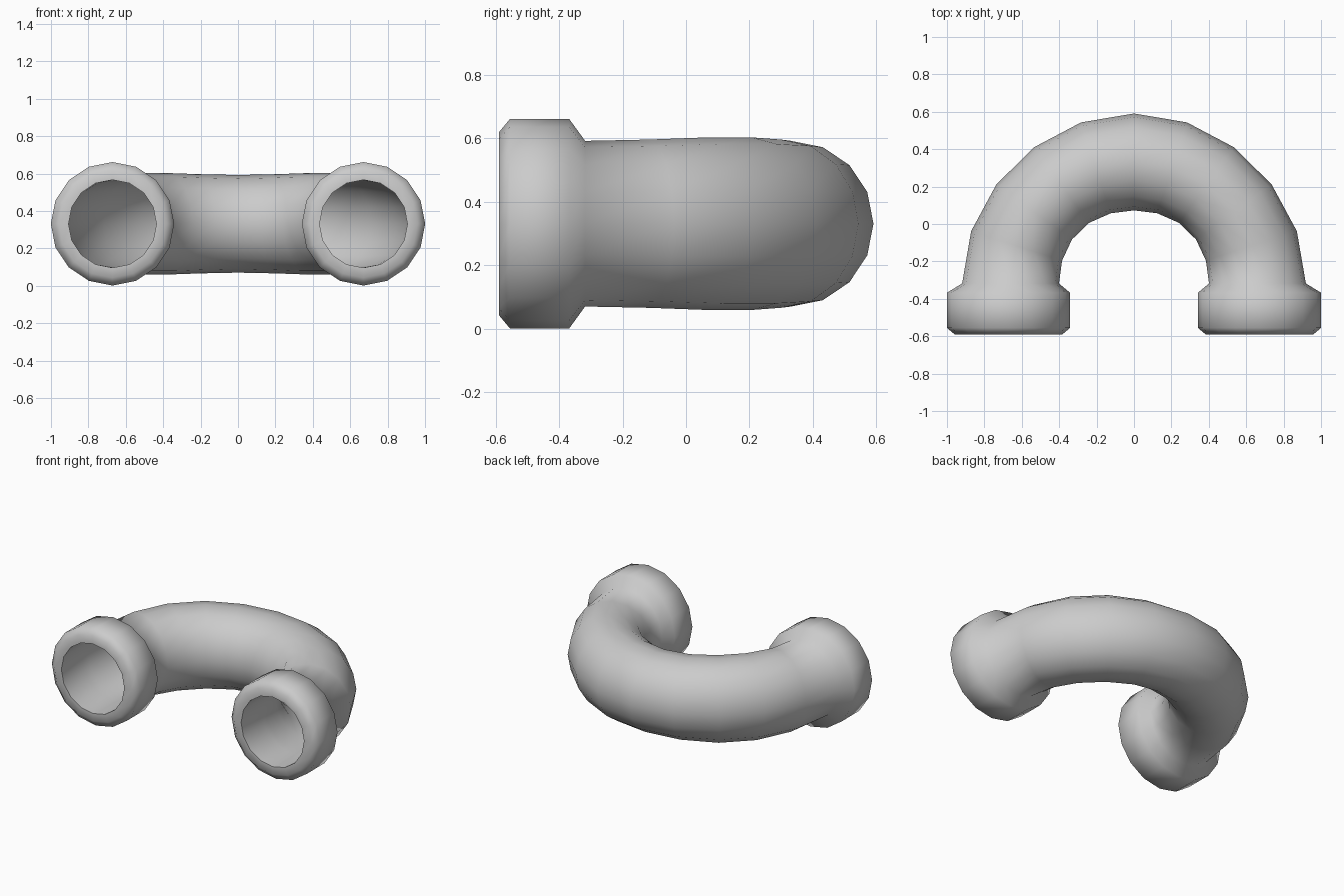
import bpy, bmesh
from math import sin, cos, pi

if "Cube" in bpy.data.objects:
    bpy.data.objects.remove(bpy.data.objects["Cube"])

SIDES = 16      # sides around the pipe
STEPS = 10      # segments along the half-circle bend
CZ = 0.331      # height of the pipe axis


def collar(side, profile):
    """Straight rings around a socket: (x, y, heading, half width, half height)."""
    a = 0 if side > 0 else pi
    return [(side * 0.671, y, a, r, r) for y, r in profile]


def bend(wall):
    """Rings along the U, slightly flattened between the ends and the apex."""
    rings = []
    for i in range(STEPS + 1):
        a = pi * i / STEPS
        f = sin(2 * a) ** 2
        rings.append((0.66 * cos(a), -0.318 + 0.65 * sin(a), a,
                      0.259 - 0.010 * f - wall, 0.261 + 0.012 * f - wall))
    return rings


# Closed path of rings: outer skin right to left, then back through the bore
outer = [(-0.59, 0.288), (-0.555, 0.33), (-0.368, 0.33)]
bore = [(-0.368, 0.235), (-0.59, 0.235)]
path = (collar(1, outer) + bend(0) + collar(-1, outer[::-1])
        + collar(-1, bore[::-1]) + bend(0.025)[::-1] + collar(1, bore))

bm = bmesh.new()
rings = []
for x, y, a, w, h in path:
    ring = []
    for k in range(SIDES):
        t = 2 * pi * k / SIDES
        ring.append(bm.verts.new((x + w * cos(t) * cos(a),
                                  y + w * cos(t) * sin(a),
                                  CZ + h * sin(t))))
    rings.append(ring)

for i, r0 in enumerate(rings):
    r1 = rings[(i + 1) % len(rings)]
    for k in range(SIDES):
        n = (k + 1) % SIDES
        bm.faces.new((r0[k], r0[n], r1[n], r1[k]))
bmesh.ops.recalc_face_normals(bm, faces=bm.faces)

# U-shaped pipe fitting with two socket collars
mesh = bpy.data.meshes.new("return_bend_pipe")
bm.to_mesh(mesh)
bm.free()
pipe = bpy.data.objects.new("return_bend_pipe", mesh)
bpy.context.collection.objects.link(pipe)
bpy.context.view_layer.objects.active = pipe
pipe.select_set(True)
bpy.ops.object.shade_smooth_by_angle(angle=1.1)
